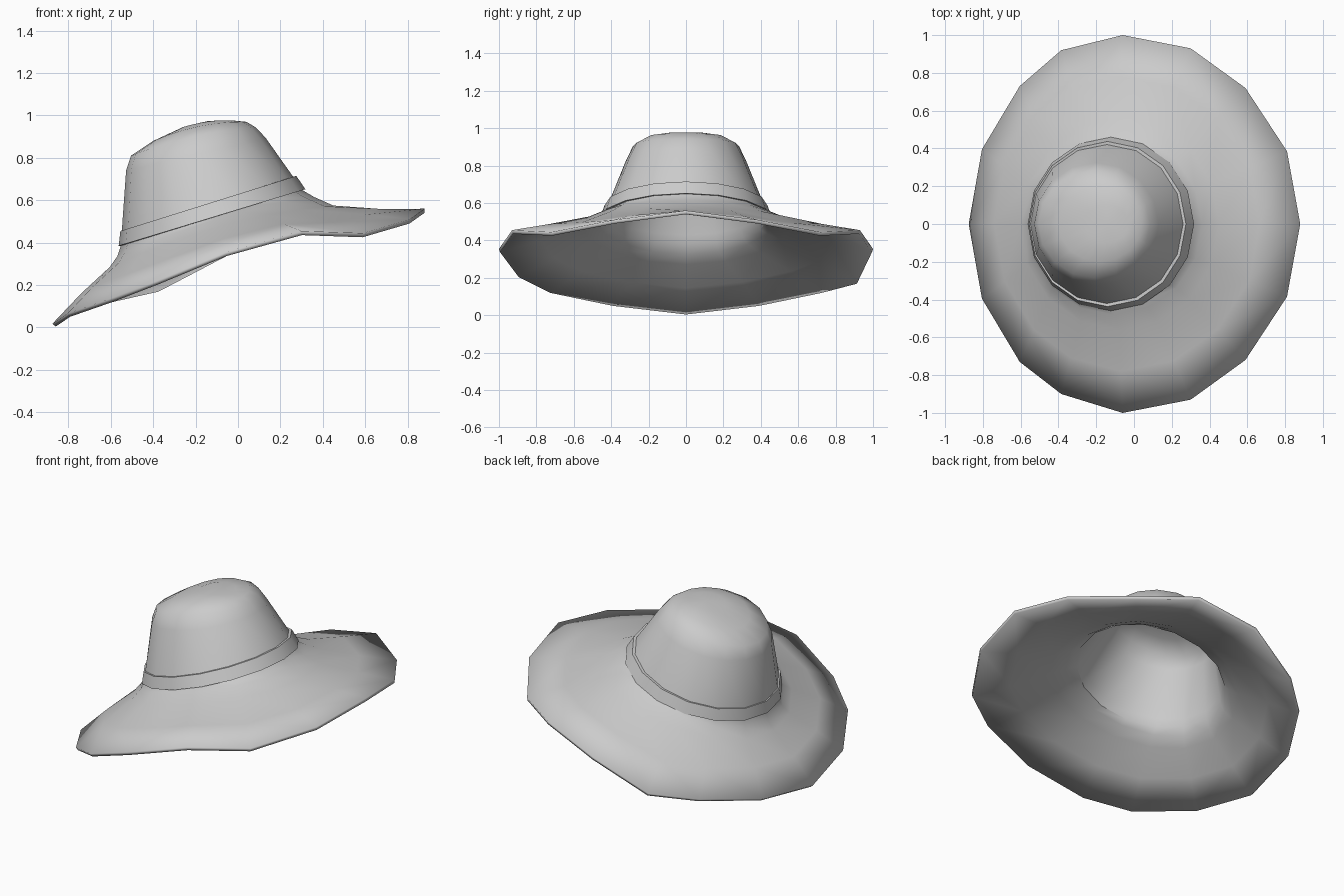
import bpy
from math import cos, sin, pi
from mathutils import Vector

if "Cube" in bpy.data.objects:
    bpy.data.objects.remove(bpy.data.objects["Cube"])

N = 16


def ring(xl, zl, xr, zr, y, bulge=0.0):
    """Tilted oval from its left and right end points, half depth and mid lift."""
    pts = []
    for k in range(N):
        c, s = cos(2 * pi * k / N), sin(2 * pi * k / N)
        pts.append(Vector(((xl + xr) / 2 + (xr - xl) / 2 * c, y * s,
                           (zl + zr) / 2 + (zr - zl) / 2 * c + bulge * s * s)))
    return pts


def loft(name, rings, apex=None, closed=False, angle=40):
    verts = [p for r in rings for p in r]
    faces = []
    m = len(rings)
    for j in range(m if closed else m - 1):
        a, b = j * N, ((j + 1) % m) * N
        for i in range(N):
            n = (i + 1) % N
            faces.append((a + i, b + i, b + n, a + n))
    if apex:
        verts.append(Vector(apex))
        faces += [(len(verts) - 1, i, (i + 1) % N) for i in range(N)]
    mesh = bpy.data.meshes.new(name)
    mesh.from_pydata(verts, [], faces)
    ob = bpy.data.objects.new(name, mesh)
    bpy.context.collection.objects.link(ob)
    bpy.ops.object.select_all(action='DESELECT')
    ob.select_set(True)
    bpy.context.view_layer.objects.active = ob
    bpy.ops.object.shade_smooth_by_angle(angle=angle * pi / 180)
    return ob


# wavy brim edge: half outline, mirrored across y
half = [(.88, 0, .56), (.81, .385, .51), (.59, .72, .445), (.30, .93, .455),
        (-.06, 1.0, .355), (-.385, .92, .185), (-.605, .73, .135),
        (-.805, .395, .065), (-.875, 0, .018)]
edge = [Vector(p) for p in half]
edge += [Vector((x, -y, z)) for x, y, z in half[7:0:-1]]
edge[11].y, edge[11].z = -.9, .22

# crown and brim in one felt shell
flare = ring(-.605, .285, .45, .575, .56, .05)
middle = [a.lerp(b, .5) for a, b in zip(flare, edge)]
for p in middle:
    p.z -= .012 * p.x
hat = loft("hat_body", [
    ring(-.26, .945, -.03, .977, .10, .010),
    ring(-.40, .88, .04, .970, .20, .025),
    ring(-.505, .81, .085, .943, .285, .025),
    ring(-.528, .74, .13, .895, .325),
    ring(-.55, .43, .275, .69, .43),
    ring(-.553, .385, .30, .65, .445),
    ring(-.57, .335, .36, .615, .48, .035),
    flare, middle, edge], apex=(-.14, 0, .974))
solid = hat.modifiers.new("thickness", 'SOLIDIFY')
solid.thickness = .02
solid.offset = -1

# raised hat band
loft("hat_band", [
    ring(-.54, .455, .255, .71, .42),
    ring(-.555, .455, .275, .715, .437),
    ring(-.563, .385, .318, .652, .46),
    ring(-.545, .385, .295, .648, .44)], closed=True, angle=30)
